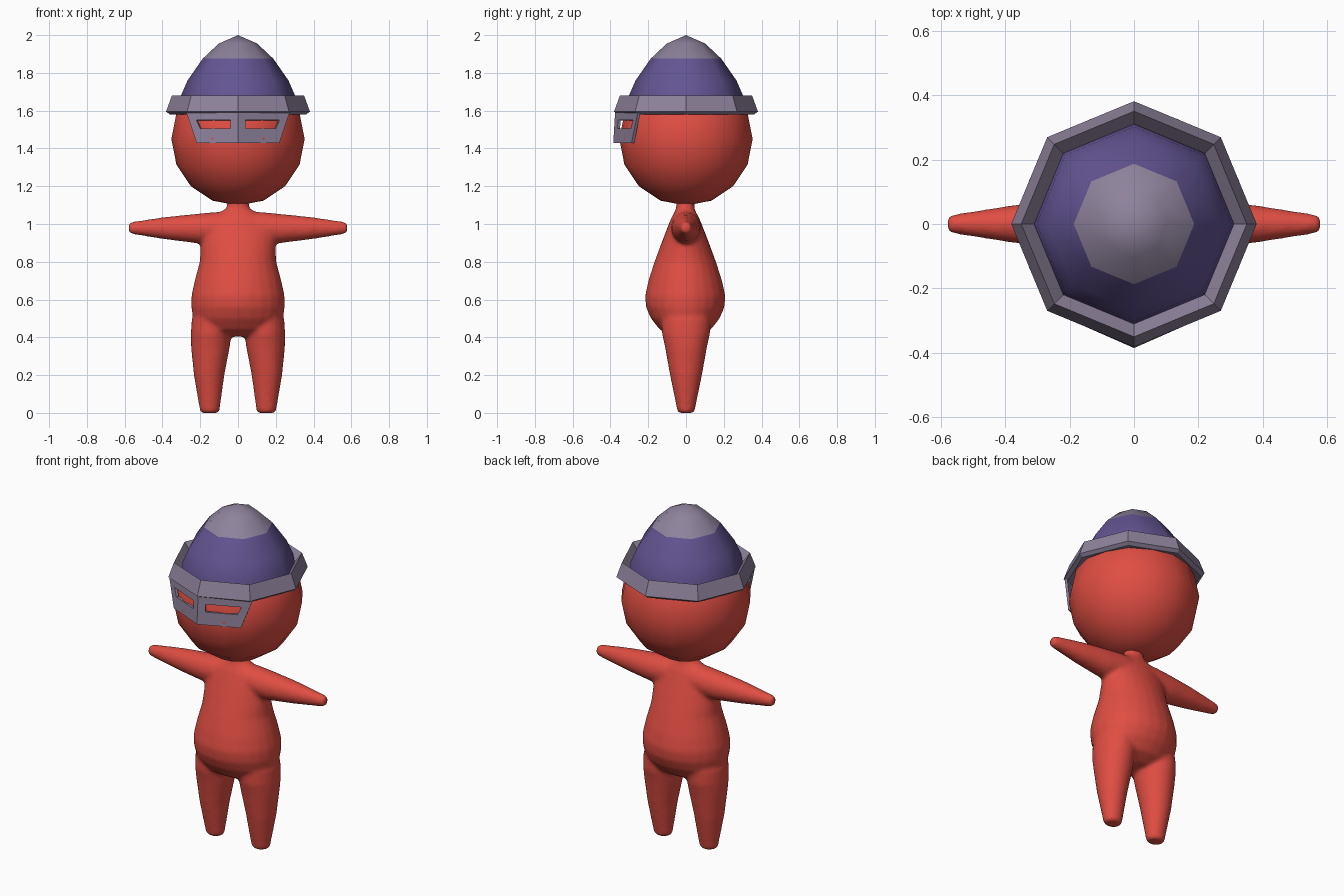
import bpy, bmesh, math
from mathutils import Vector

if "Cube" in bpy.data.objects:
    bpy.data.objects.remove(bpy.data.objects["Cube"])


def material(name, rgb):
    m = bpy.data.materials.new(name)
    m.diffuse_color = (*rgb, 1)
    m.use_nodes = True
    m.node_tree.nodes["Principled BSDF"].inputs["Base Color"].default_value = m.diffuse_color
    return m


RED = material("red", (0.74, 0.075, 0.055))
PURPLE = material("purple", (0.125, 0.09, 0.29))
GREY = material("lilac_grey", (0.27, 0.225, 0.33))


def finish(name, bm, mat, smooth):
    bmesh.ops.recalc_face_normals(bm, faces=bm.faces[:])
    for f in bm.faces:
        f.smooth = smooth
    me = bpy.data.meshes.new(name)
    bm.to_mesh(me)
    bm.free()
    me.materials.append(mat)
    ob = bpy.data.objects.new(name, me)
    bpy.context.collection.objects.link(ob)
    return ob


def loft(bm, sections, u, v, n=24, caps=True, closed=False):
    """Elliptical rings (centre, radius_u, radius_v) joined in order."""
    u, v = Vector(u), Vector(v)
    rings = []
    for c, ru, rv in sections:
        rings.append([bm.verts.new(Vector(c) + u * ru * math.cos(2 * math.pi * i / n)
                                   + v * rv * math.sin(2 * math.pi * i / n)) for i in range(n)])
    pairs = list(zip(rings, rings[1:]))
    if closed:
        pairs.append((rings[-1], rings[0]))
    for a, b in pairs:
        for i in range(n):
            j = (i + 1) % n
            bm.faces.new((a[i], a[j], b[j], b[i]))
    if caps:
        bm.faces.new(rings[0])
        bm.faces.new(rings[-1])


X, Y, Z = (1, 0, 0), (0, 1, 0), (0, 0, 1)

# Body: torso, arms and legs fused into one smooth skin
bm = bmesh.new()
torso = [(0.405, .12, .07), (0.44, .20, .135), (0.5, .238, .182), (0.56, .248, .208),
         (0.62, .247, .213), (0.7, .23, .195), (0.8, .203, .163), (0.9, .198, .126),
         (0.98, .195, .095), (1.03, .165, .075), (1.06, .10, .058), (1.085, .06, .048),
         (1.15, .055, .048)]
loft(bm, [((0, -0.004, z), rx, ry) for z, rx, ry in torso], X, Y)
arm = [(0, .98, .085, .08), (.12, .979, .085, .08), (.22, .976, .078, .076), (.38, .978, .06, .058),
       (.56, .979, .033, .03), (.575, .979, .028, .026), (.58, .979, .016, .015)]
leg = [(0, .15, .043, .038), (.008, .15, .052, .046), (.03, .15, .055, .05), (.2, .153, .081, .085),
       (.35, .146, .103, .112), (.42, .143, .107, .128), (.5, .14, .105, .13)]
for s in (-1, 1):
    loft(bm, [((s * x, 0, z), ry, rz) for x, z, rz, ry in arm], Y, Z)
    loft(bm, [((s * x, 0, z), rx, ry) for z, x, rx, ry in leg], X, Y)
body = finish("body", bm, RED, True)
rm = body.modifiers.new("fuse", 'REMESH')
rm.mode = 'VOXEL'
rm.voxel_size = 0.011
rm.use_smooth_shade = True
sm = body.modifiers.new("soften", 'SMOOTH')
sm.factor = 0.5
sm.iterations = 8

# Head: coarse sphere, cut off inside the hat
bm = bmesh.new()
bmesh.ops.create_uvsphere(bm, u_segments=16, v_segments=8, radius=0.353)
bmesh.ops.translate(bm, verts=bm.verts[:], vec=(0, 0, 1.45))
bmesh.ops.bisect_plane(bm, geom=bm.verts[:] + bm.edges[:] + bm.faces[:],
                       plane_co=(0, 0, 1.61), plane_no=Z, clear_outer=True)
finish("head", bm, RED, True)

# Hat: eight-sided dome, tip and brim
for name, prof, mat, smooth, closed in (
        ("hat_dome", [(.312, 1.61), (.302, 1.68), (.267, 1.76), (.187, 1.875)], PURPLE, True, False),
        ("hat_tip", [(.187, 1.875), (.102, 1.955), (0, 2.0)], GREY, True, False),
        ("hat_brim", [(.30, 1.59), (.36, 1.58), (.381, 1.595), (.35, 1.68), (.312, 1.63)],
         GREY, False, True)):
    bm = bmesh.new()
    loft(bm, [((0, 0, z), r, r) for r, z in prof], X, Y, n=8, caps=False, closed=closed)
    bmesh.ops.remove_doubles(bm, verts=bm.verts[:], dist=1e-4)
    finish(name, bm, mat, smooth)

# Visor: two angled plates with eye slots, mirrored about the centre ridge
bm = bmesh.new()


def plate(points):
    return [bm.verts.new((x, -0.385 + (z - 1.43) * 0.06 + 0.44 * x, z)) for x, z in points]


outer = plate([(0, 1.43), (.22, 1.43), (.275, 1.595), (0, 1.595)])
slot = plate([(.04, 1.505), (.20, 1.505), (.22, 1.55), (.04, 1.55)])
for i in range(4):
    j = (i + 1) % 4
    bm.faces.new((outer[i], outer[j], slot[j], slot[i]))
visor = finish("visor", bm, GREY, False)
mir = visor.modifiers.new("mirror", 'MIRROR')
mir.use_clip = True
sol = visor.modifiers.new("thickness", 'SOLIDIFY')
sol.thickness = 0.015
sol.offset = -1 if visor.data.polygons[0].normal.y < 0 else 1
